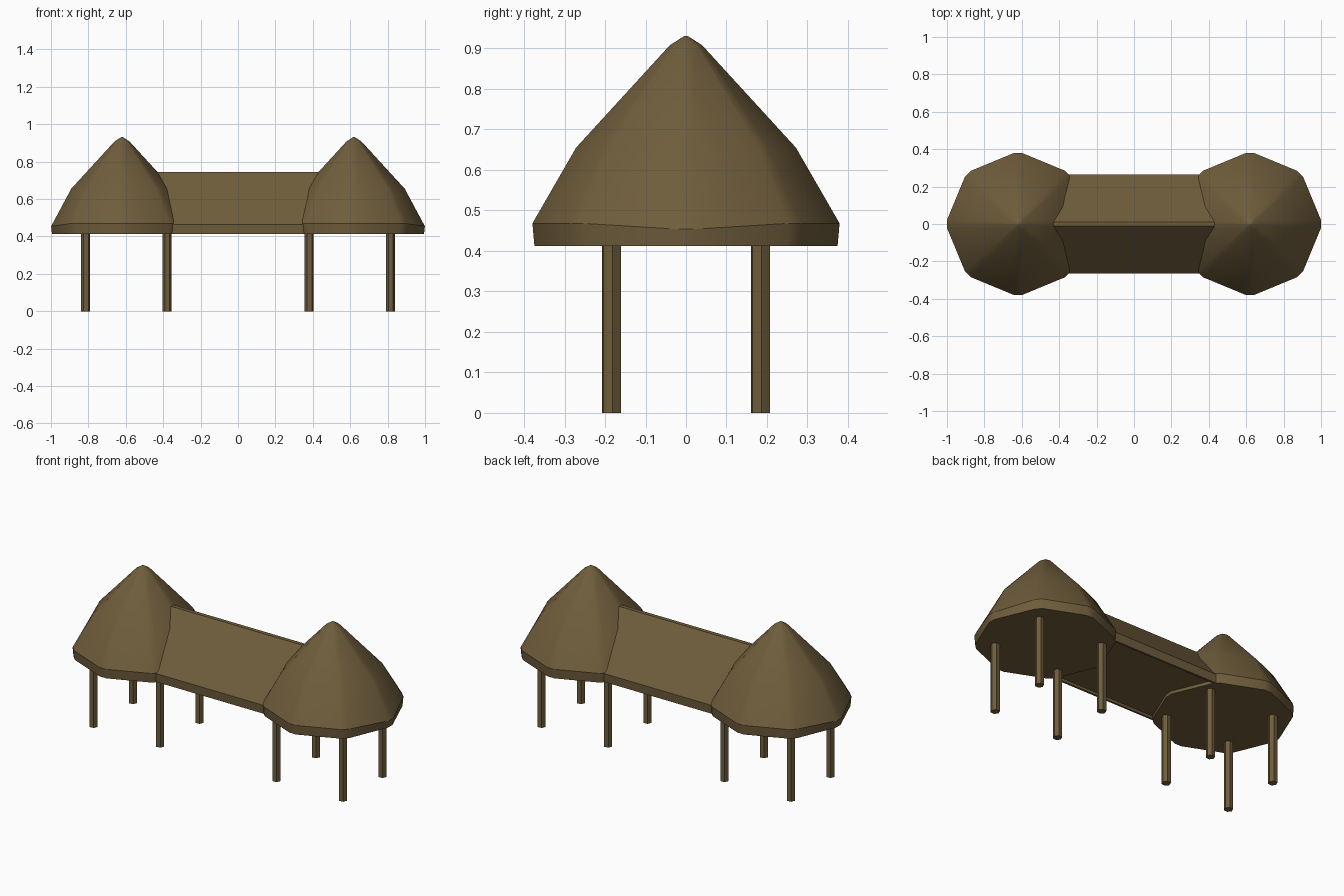
import bpy, math

if "Cube" in bpy.data.objects:
    bpy.data.objects.remove(bpy.data.objects["Cube"])

wood = bpy.data.materials.new("brown_wood")
wood.diffuse_color = (0.16, 0.11, 0.045, 1)
wood.use_nodes = True
wood.node_tree.nodes["Principled BSDF"].inputs["Base Color"].default_value = wood.diffuse_color


def make(name, verts, faces, smooth=True):
    me = bpy.data.meshes.new(name)
    me.from_pydata(verts, [], faces)
    me.materials.append(wood)
    ob = bpy.data.objects.new(name, me)
    bpy.context.collection.objects.link(ob)
    if smooth:
        bpy.ops.object.select_all(action='DESELECT')
        ob.select_set(True)
        bpy.context.view_layer.objects.active = ob
        bpy.ops.object.shade_smooth_by_angle(angle=math.radians(32))
    return ob


def loft(name, rings, smooth=True):
    # joins equal-length rings of points and caps both ends
    n = len(rings[0])
    verts = [p for r in rings for p in r]
    faces = [(k * n + i, k * n + (i + 1) % n, (k + 1) * n + (i + 1) % n, (k + 1) * n + i)
             for k in range(len(rings) - 1) for i in range(n)]
    faces.append(tuple(reversed(range(n))))
    faces.append(tuple(range(len(verts) - n, len(verts))))
    return make(name, verts, faces, smooth)


# Octagonal roofs with narrow chamfered corners
angles = [math.radians(45 * k + d) for k in range(8) for d in (-3.4, 3.4)]
profile = [(0.375, 0.412), (0.38, 0.468), (0.272, 0.655), (0.04, 0.908), (0.004, 0.931)]
for side, label in ((-1, "left"), (1, "right")):
    rings = []
    for j, (r, z) in enumerate(profile):
        ring = []
        for a in angles:
            # the rim dips at the outer and inner corners
            dip = 0.014 if j == 1 and abs(math.sin(a)) < 0.1 else 0
            ring.append((side * 0.62 + r * math.cos(a), r * math.sin(a), z - dip))
        rings.append(ring)
    loft(label + "_roof", rings)

# Ridged middle roof with a slightly recessed underside
half = [(0.012, 0.744), (0.265, 0.465), (0.262, 0.414), (0.25, 0.414), (0.25, 0.43)]
section = half + [(-y, z) for y, z in reversed(half)]
loft("middle_roof", [[(x, y, z) for y, z in reversed(section)] for x in (0.5, -0.5)])

# Eight slim legs
for sx, sl in ((-1, "left"), (1, "right")):
    for x, xl in ((0.38, "inner"), (0.815, "outer")):
        for sy, yl in ((-1, "front"), (1, "back")):
            loft(f"{sl}_{xl}_{yl}_leg",
                 [[(sx * x + 0.025 * math.cos(i * math.pi / 3 + 0.12),
                    sy * 0.184 + 0.025 * math.sin(i * math.pi / 3 + 0.12), z)
                   for i in range(6)] for z in (0, 0.44)], False)
